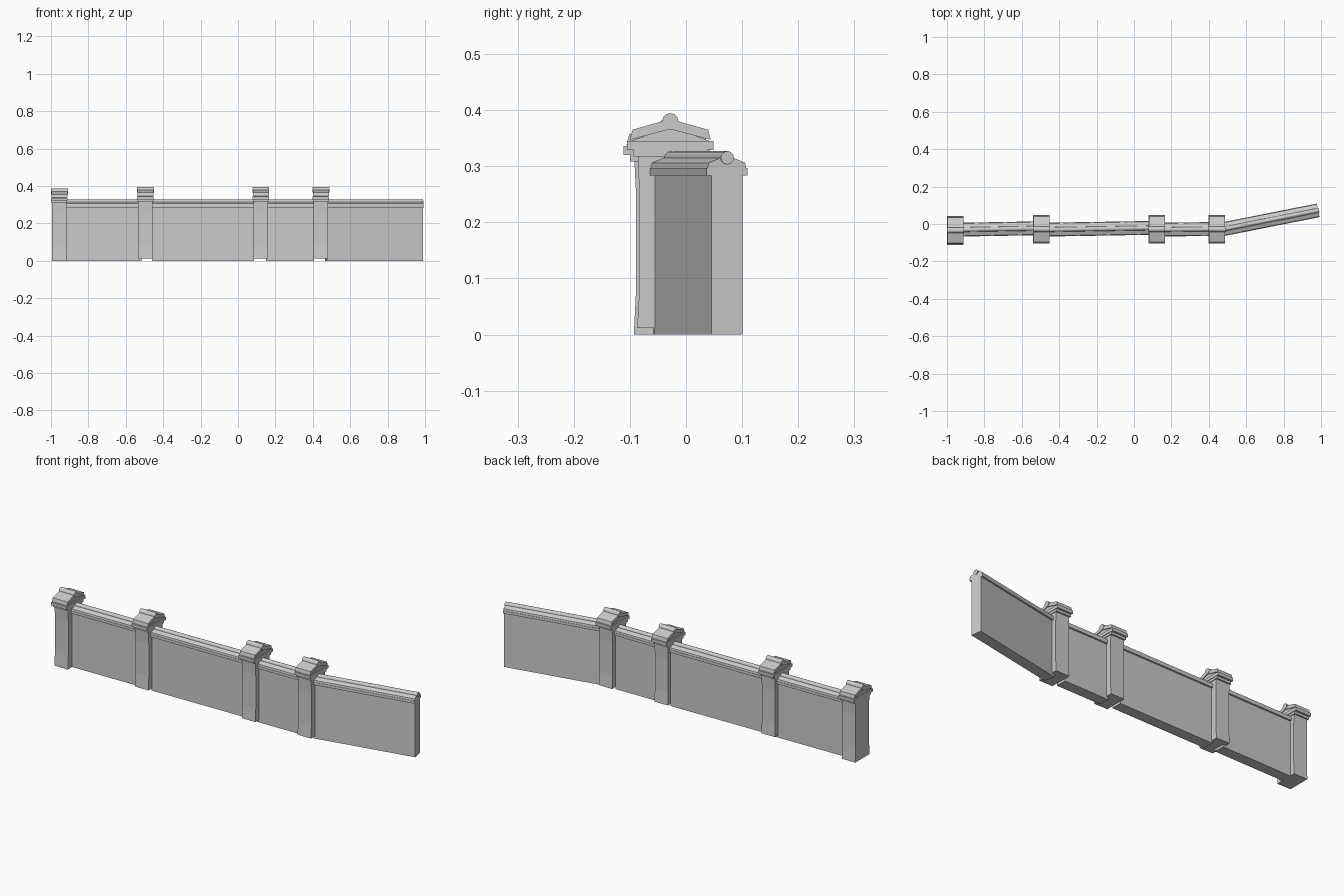
import bpy, bmesh, math
from mathutils import Vector

if "Cube" in bpy.data.objects:
    bpy.data.objects.remove(bpy.data.objects["Cube"])


def sweep(name, profile, a, b, trim=0.0):
    """Extrude a closed (across, z) profile from plan point a to b."""
    a, b = Vector((*a, 0)), Vector((*b, 0))
    d = (b - a).normalized()
    side = Vector((-d.y, d.x, 0))
    a, b = a + d * trim, b - d * trim
    bm = bmesh.new()
    ends = [[bm.verts.new(p + side * u + Vector((0, 0, z))) for u, z in profile] for p in (a, b)]
    n = len(profile)
    bm.faces.new(ends[0])
    bm.faces.new(ends[1][::-1])
    for i in range(n):
        j = (i + 1) % n
        bm.faces.new((ends[0][i], ends[1][i], ends[1][j], ends[0][j]))
    bmesh.ops.recalc_face_normals(bm, faces=bm.faces)
    me = bpy.data.meshes.new(name)
    bm.to_mesh(me)
    bm.free()
    ob = bpy.data.objects.new(name, me)
    bpy.context.collection.objects.link(ob)
    return ob


def rect(w, z0, z1):
    return [(-w, z0), (w, z0), (w, z1), (-w, z1)]


def roof(w, eave, ridge, t):
    """Bent tile layer of thickness t."""
    return [(-w, eave), (0, ridge), (w, eave), (w - t * .25, eave + t), (0, ridge + t), (-w + t * .25, eave + t)]


def roll(r, z, n=12):
    return [(r * math.cos(2 * math.pi * i / n), z + r * math.sin(2 * math.pi * i / n)) for i in range(n)]


def smooth(ob):
    for p in ob.data.polygons:
        p.use_smooth = len(p.vertices) == 4


# wall panels with a stepped, tiled coping
walls = [((-.965, -.031), (-.517, -.023)), ((-.459, -.03), (.085, -.021)),
         ((.149, -.03), (.405, -.027)), ((.47, -.029), (.985, .073))]
for k, (a, b) in enumerate(walls, 1):
    sweep(f"wall_panel_{k}", rect(.028, 0, .285), a, b)
    sweep(f"coping_slab_{k}", rect(.037, .283, .297), a, b)
    sweep(f"coping_step_{k}", rect(.031, .297, .306), a, b)
    sweep(f"coping_tiles_{k}", [(-.035, .297), (-.03, .296), (0, .306), (.03, .296), (.035, .297),
                                (.033, .306), (0, .320), (-.033, .306)], a, b)
    smooth(sweep(f"coping_ridge_{k}", roll(.012, .315), a, b, -.004))

# posts: shaft, two ledges, gable, tiled roof and ridge roll
posts = [(-.955, -.034, 0, -.009), (-.495, -.028, .012, 0),
         (.122, -.028, .012, 0), (.443, -.028, .012, 0)]
for k, (x, y, base, dz) in enumerate(posts, 1):
    def part(name, profile, half):
        return sweep(f"post_{name}_{k}", profile, (x - half, y), (x + half, y))

    part("shaft", [(-.059, base), (.059, base), (.055, .08), (.055, .25), (.058, .32 + dz),
                   (-.058, .32 + dz), (-.055, .25), (-.055, .08)], .0385)
    part("lower_ledge", rect(.066, .317 + dz, .329 + dz), .042)
    part("upper_ledge", rect(.077, .329 + dz, .345 + dz), .0445)
    part("gable", [(-.07, .345 + dz), (.07, .345 + dz), (0, .370 + dz)], .039)
    part("roof_tiles", roof(.072, .347 + dz, .366 + dz, .018), .043)
    smooth(part("ridge_roll", roll(.0145, .380 + dz), .045))
